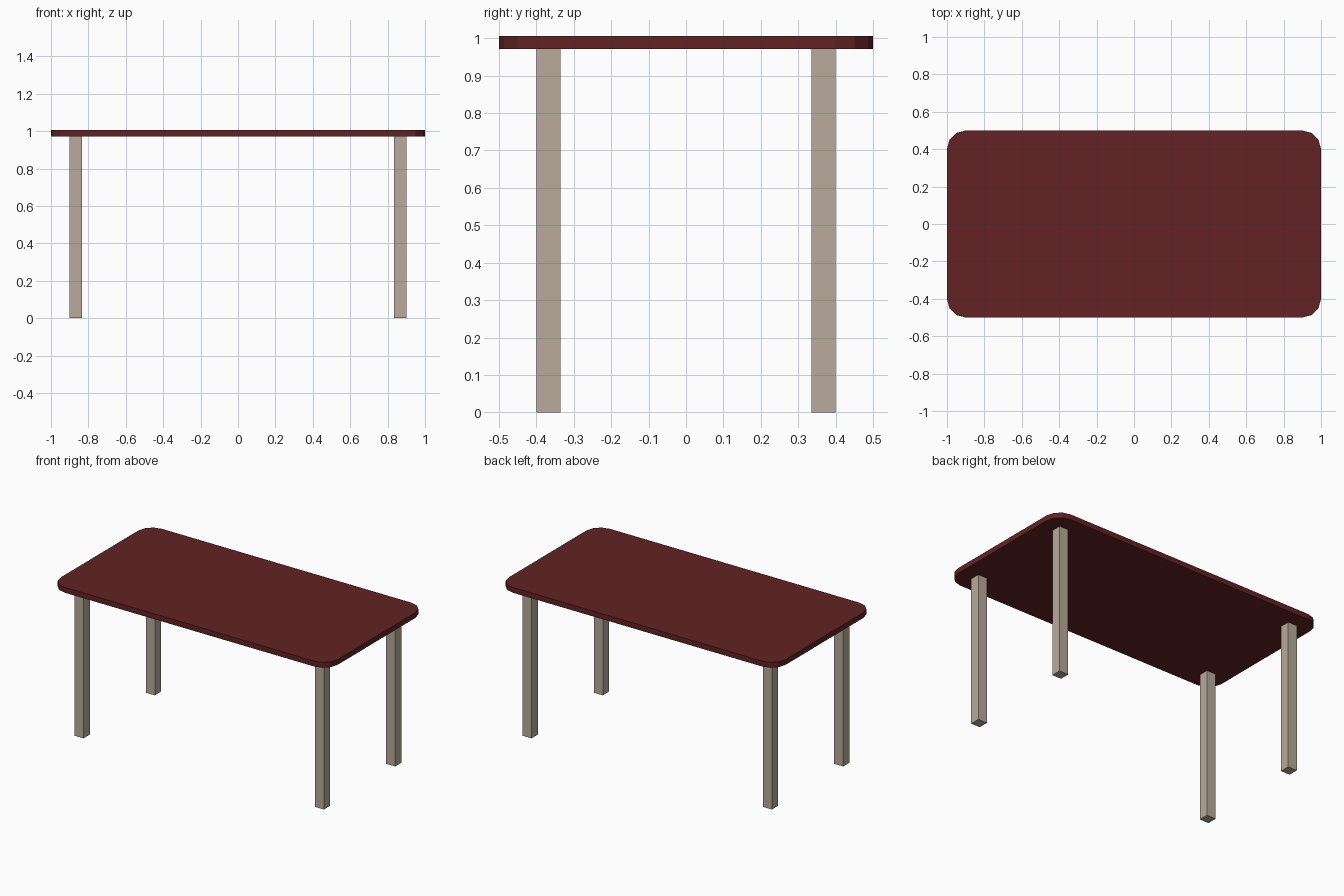
import bpy, bmesh, math

if "Cube" in bpy.data.objects:
    bpy.data.objects.remove(bpy.data.objects["Cube"])


def material(name, rgb):
    m = bpy.data.materials.new(name)
    m.diffuse_color = (*rgb, 1)
    m.use_nodes = True
    m.node_tree.nodes["Principled BSDF"].inputs["Base Color"].default_value = m.diffuse_color
    return m


def add_object(name, bm, mat):
    bmesh.ops.recalc_face_normals(bm, faces=bm.faces[:])
    mesh = bpy.data.meshes.new(name)
    bm.to_mesh(mesh)
    bm.free()
    mesh.materials.append(mat)
    obj = bpy.data.objects.new(name, mesh)
    bpy.context.collection.objects.link(obj)
    return obj


def prism(name, outline, z0, z1, mat):
    bm = bmesh.new()
    face = bm.faces.new([bm.verts.new((x, y, z0)) for x, y in outline])
    ext = bmesh.ops.extrude_face_region(bm, geom=[face], use_keep_orig=True)
    verts = [g for g in ext["geom"] if isinstance(g, bmesh.types.BMVert)]
    bmesh.ops.translate(bm, vec=(0, 0, z1 - z0), verts=verts)
    return add_object(name, bm, mat)


red = material("dark red", (0.122, 0.016, 0.017))
beige = material("beige", (0.479, 0.405, 0.325))

UNDER, TOP = 0.971, 1.006

# table top: rectangle with rounded corners, three segments each
R, SEG = 0.1, 3
outline = []
for i, (sx, sy) in enumerate([(1, 1), (-1, 1), (-1, -1), (1, -1)]):
    for k in range(SEG + 1):
        a = math.pi / 2 * (i + k / SEG)
        outline.append((sx * (1 - R) + R * math.cos(a),
                        sy * (0.5 - R) + R * math.sin(a)))
prism("table_top", outline, UNDER, TOP, red)

# four square legs
for side, sx in (("left", -1), ("right", 1)):
    for end, sy in (("front", -1), ("back", 1)):
        corners = [(0.835, 0.335), (0.9, 0.335), (0.9, 0.4), (0.835, 0.4)]
        prism(f"{end}_{side}_leg", [(sx * x, sy * y) for x, y in corners],
              0, UNDER, beige)
